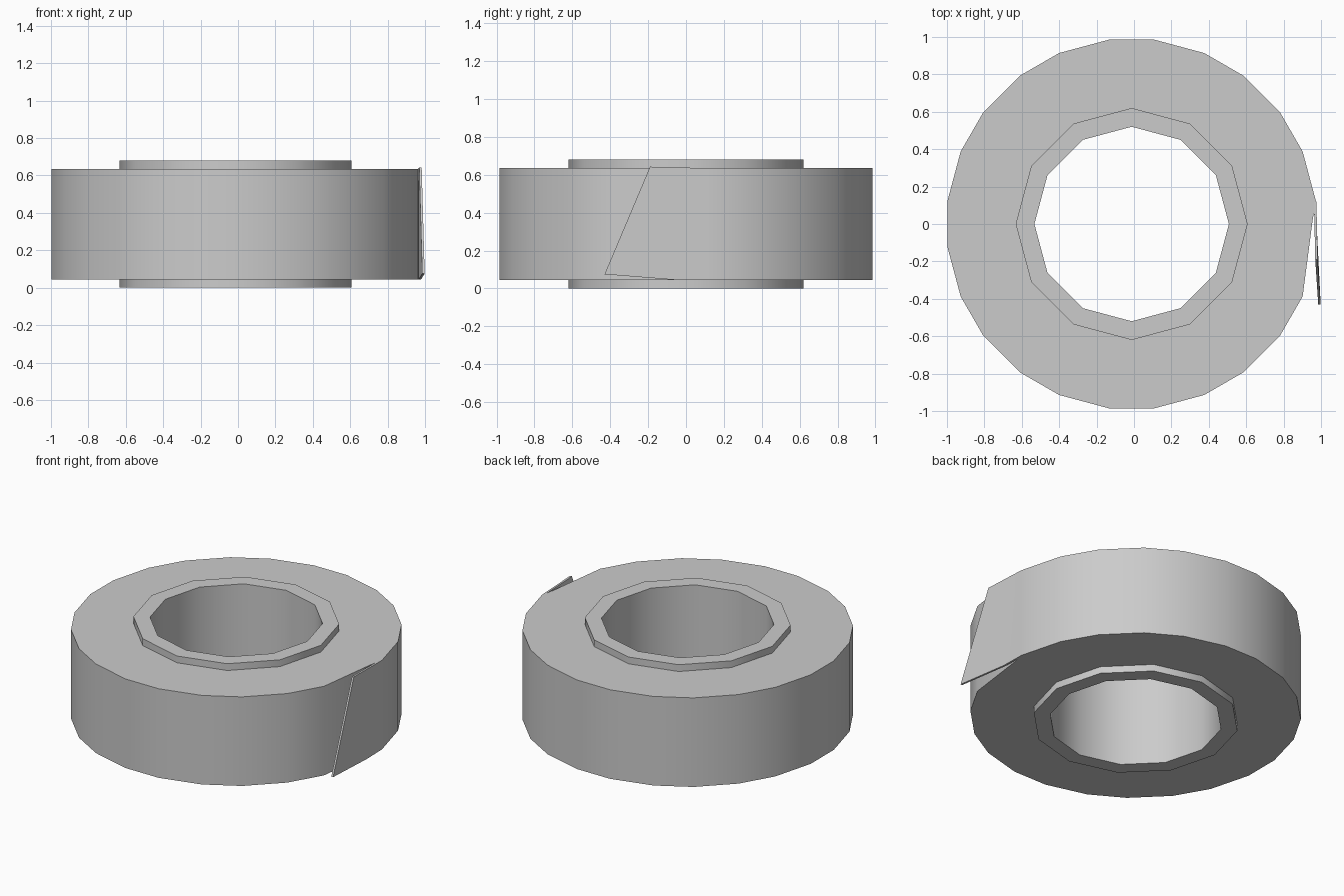
import bpy, bmesh
from math import cos, sin, radians
from mathutils import Vector

if "Cube" in bpy.data.objects:
    bpy.data.objects.remove(bpy.data.objects["Cube"])

CX = -0.0125


def polar(r, degrees):
    return [(CX + r * cos(radians(a)), r * sin(radians(a))) for a in degrees]


def finish(bm, name):
    bmesh.ops.recalc_face_normals(bm, faces=bm.faces)
    me = bpy.data.meshes.new(name)
    bm.to_mesh(me)
    bm.free()
    ob = bpy.data.objects.new(name, me)
    bpy.context.collection.objects.link(ob)
    bpy.ops.object.select_all(action='DESELECT')
    ob.select_set(True)
    bpy.context.view_layer.objects.active = ob
    bpy.ops.object.shade_smooth_by_angle(angle=radians(35))
    return ob


def ring(name, outer, inner, z0, z1):
    """Flat annulus between two outlines, extruded upward."""
    bm = bmesh.new()
    edges = []
    for loop in (outer, inner):
        vs = [bm.verts.new((x, y, z0)) for x, y in loop]
        edges += [bm.edges.new((vs[i - 1], vs[i])) for i in range(len(vs))]
    bmesh.ops.triangle_fill(bm, edges=edges, use_beauty=True, normal=(0, 0, 1))
    geo = bmesh.ops.extrude_face_region(bm, geom=bm.faces[:], use_keep_orig=True)
    top = [g for g in geo['geom'] if isinstance(g, bmesh.types.BMVert)]
    bmesh.ops.translate(bm, verts=top, vec=(0, 0, z1 - z0))
    return finish(bm, name)


twelve = range(0, 360, 30)

# Cardboard core tube
ring("core", polar(0.62, twelve), polar(0.52, twelve), 0, 0.68)

# Wound tape: bevelled twelve-sided outline, one corner cut back behind the loose end
angles = sorted(a + d for a in twelve for d in (7, 23))
outline = polar(0.993, angles)
outline[-1] = (0.955, 0.02)
ring("tape_roll", outline, polar(0.6, twelve), 0.045, 0.635)

# Loose tape end with a slanted cut: bottom/top point pairs, given a thickness
pairs = [((0.975, 0.12, 0.045), (0.975, 0.12, 0.635)),
         ((0.979, -0.05, 0.045), (0.977, 0.04, 0.637)),
         ((0.998, -0.43, 0.075), (0.982, -0.19, 0.643))]
bm = bmesh.new()
back = Vector((-0.013, 0, 0))
cols = []
for lo, hi in pairs:
    lo, hi = Vector(lo), Vector(hi)
    cols.append([bm.verts.new(p) for p in (lo, hi, hi + back, lo + back)])
for a, b in zip(cols, cols[1:]):
    for i in range(4):
        j = (i + 1) % 4
        bm.faces.new((a[i], b[i], b[j], a[j]))
bm.faces.new(cols[0])
bm.faces.new(cols[-1])
finish(bm, "loose_end")
